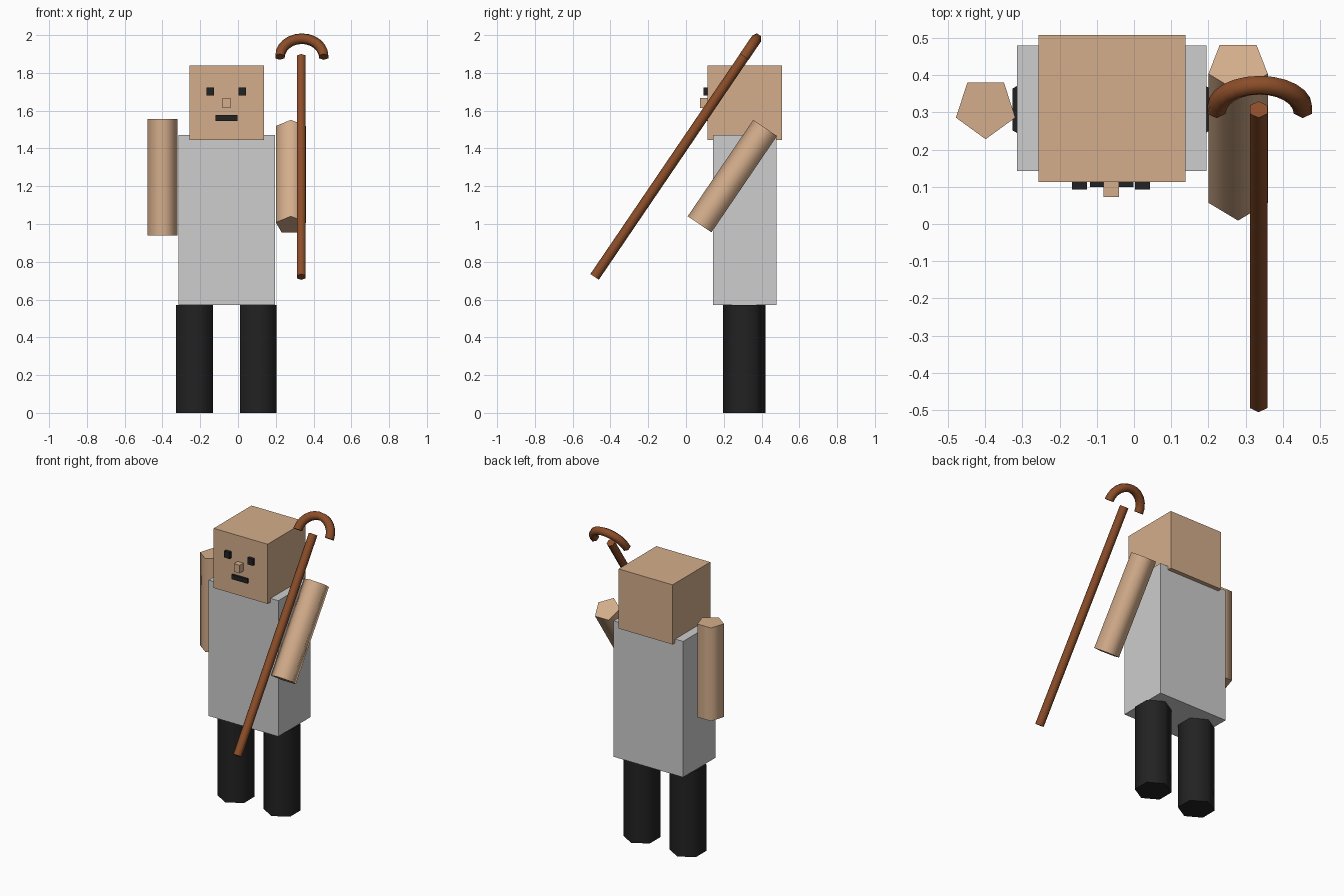
import bpy, bmesh, math
from mathutils import Vector, Matrix

if "Cube" in bpy.data.objects:
    bpy.data.objects.remove(bpy.data.objects["Cube"])


def material(name, rgb):
    m = bpy.data.materials.new(name)
    m.diffuse_color = (*rgb, 1)
    m.use_nodes = True
    m.node_tree.nodes["Principled BSDF"].inputs["Base Color"].default_value = m.diffuse_color
    return m


SKIN = material("skin", (0.66, 0.42, 0.26))
SHIRT = material("grey_shirt", (0.61, 0.61, 0.61))
BLACK = material("black", (0.016, 0.016, 0.016))
WOOD = material("brown_wood", (0.26, 0.075, 0.022))
TILT = math.radians(-34.2)  # lean of the raised arm and the cane


def finish(name, bm, mat, smooth=False):
    bmesh.ops.recalc_face_normals(bm, faces=bm.faces)
    me = bpy.data.meshes.new(name)
    bm.to_mesh(me)
    bm.free()
    me.materials.append(mat)
    ob = bpy.data.objects.new(name, me)
    bpy.context.collection.objects.link(ob)
    if smooth:
        bpy.ops.object.select_all(action='DESELECT')
        ob.select_set(True)
        bpy.context.view_layer.objects.active = ob
        bpy.ops.object.shade_smooth_by_angle(angle=math.radians(80))
    return ob


def box(name, mat, x, y, z):
    bm = bmesh.new()
    bmesh.ops.create_cube(bm, size=1)
    for v in bm.verts:
        v.co = [(r[0] + r[1]) / 2 + c * (r[1] - r[0]) for r, c in zip((x, y, z), v.co)]
    return finish(name, bm, mat)


def prism(name, mat, sides, radius, height, centre, tilt=0.0):
    """Smooth-sided prism with one corner pointing to the front."""
    bm = bmesh.new()
    bmesh.ops.create_cone(bm, cap_ends=True, segments=sides, radius1=radius,
                          radius2=radius, depth=height)
    # turn so that one corner points towards -y
    v = bm.verts[:][0].co
    turn = Matrix.Rotation(-math.pi / 2 - math.atan2(v.y, v.x), 4, 'Z')
    bm.transform(Matrix.Translation(centre) @ Matrix.Rotation(tilt, 4, 'X') @ turn)
    return finish(name, bm, mat, True)


# Body and head
box("torso", SHIRT, (-0.315, 0.195), (0.143, 0.48), (0.57, 1.47))
box("head", SKIN, (-0.257, 0.138), (0.113, 0.508), (1.445, 1.84))

# Face
for side, x in (("right", -0.147), ("left", 0.023)):
    box(side + "_eye", BLACK, (x - 0.02, x + 0.02), (0.093, 0.12), (1.679, 1.722))
box("nose", SKIN, (-0.082, -0.04), (0.073, 0.12), (1.615, 1.668))
box("mouth", BLACK, (-0.118, -0.002), (0.1, 0.12), (1.546, 1.576))

# Legs
for side, x in (("right", -0.23), ("left", 0.108)):
    prism(side + "_leg", BLACK, 6, 0.112, 0.57, (x, 0.308, 0.285))

# Arms: one hanging, one leaning forward
prism("right_arm", SKIN, 5, 0.084, 0.617, (-0.399, 0.312, 1.248))
prism("left_arm", SKIN, 5, 0.084, 0.617, (0.28, 0.252, 1.249), TILT)

# Cane shaft
top = Vector((0.335, 0.308, 1.885))
bottom = Vector((0.335, -0.484, 0.72))
prism("cane_shaft", WOOD, 6, 0.027, (top - bottom).length, (top + bottom) / 2, TILT)

# Cane handle: half ring in the plane of the shaft
bm = bmesh.new()
STEPS, SIDES, MAJOR, MINOR = 12, 6, 0.116, 0.028
rings = []
for i in range(STEPS + 1):
    a = math.pi * i / STEPS
    ring = []
    for j in range(SIDES):
        b = 2 * math.pi * j / SIDES
        r = MAJOR + MINOR * math.sin(b)
        ring.append(bm.verts.new((r * math.cos(a), MINOR * math.cos(b), r * math.sin(a))))
    rings.append(ring)
for p, q in zip(rings, rings[1:]):
    for j in range(SIDES):
        k = (j + 1) % SIDES
        bm.faces.new((p[j], p[k], q[k], q[j]))
bm.faces.new(rings[0])
bm.faces.new(rings[-1])
bm.transform(Matrix.Translation(top + Vector((0.003, 0, 0))) @ Matrix.Rotation(TILT, 4, 'X'))
finish("cane_handle", bm, WOOD, True)
